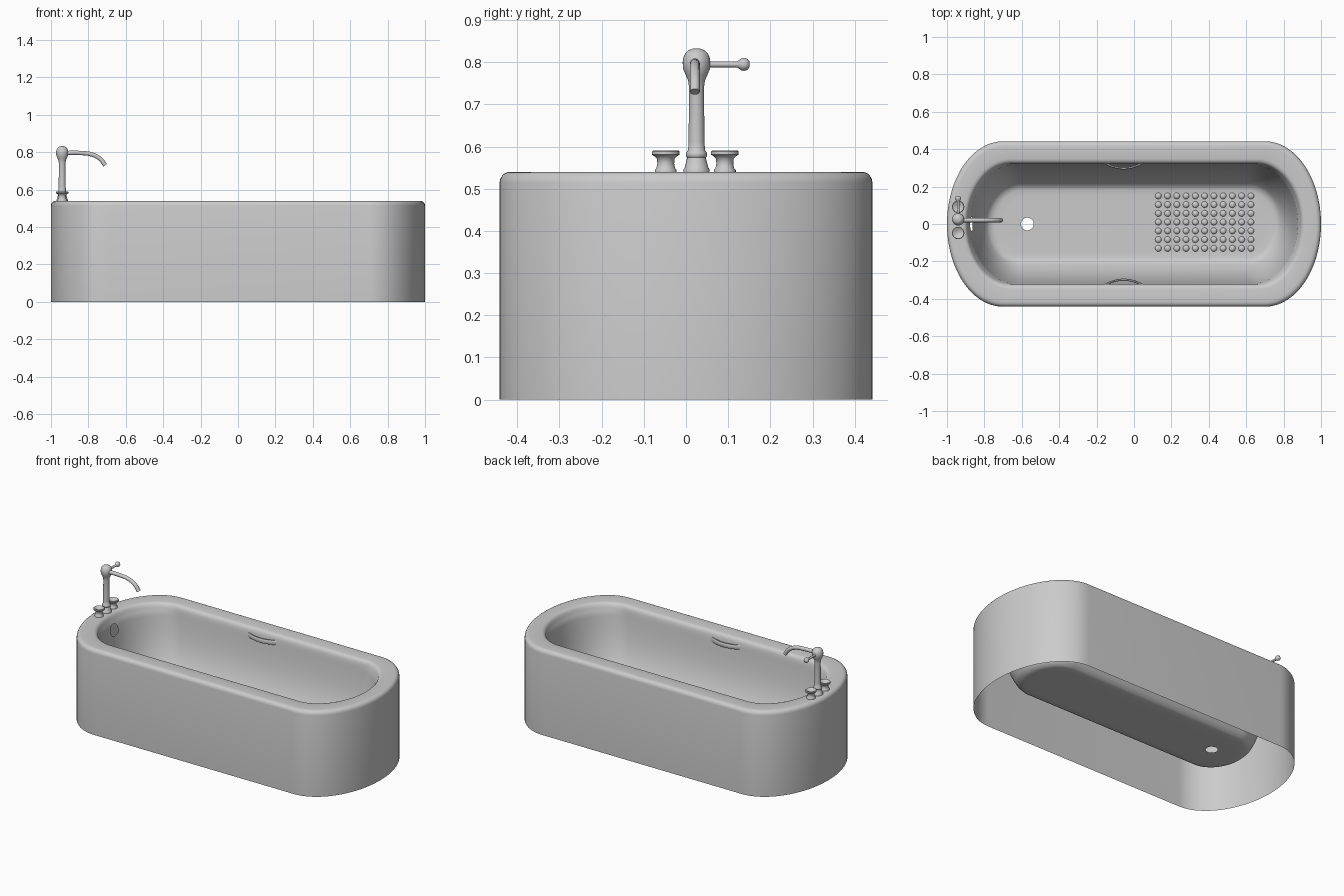
import bpy, bmesh, math
from mathutils import Matrix

if "Cube" in bpy.data.objects:
    bpy.data.objects.remove(bpy.data.objects["Cube"])

SEG = 48  # segments per rounded end


def finish(bm, name, angle=40):
    bmesh.ops.recalc_face_normals(bm, faces=bm.faces)
    me = bpy.data.meshes.new(name)
    bm.to_mesh(me)
    bm.free()
    ob = bpy.data.objects.new(name, me)
    bpy.context.collection.objects.link(ob)
    bpy.ops.object.select_all(action='DESELECT')
    ob.select_set(True)
    bpy.context.view_layer.objects.active = ob
    bpy.ops.object.shade_smooth_by_angle(angle=math.radians(angle))
    return ob


def outline(hx, hy, ex):
    pts = []
    for side, start in ((1, -90), (-1, 90)):
        for i in range(SEG + 1):
            a = math.radians(start + 180 * i / SEG)
            pts.append((side * (hx - ex) + ex * math.cos(a), hy * math.sin(a)))
    return pts


def bridge(bm, a, b):
    n = len(a)
    for i in range(n):
        j = (i + 1) % n
        bm.faces.new((a[i], a[j], b[j], b[i]))


def lathe(name, profile, origin, axis='Z', n=24):
    bm = bmesh.new()
    rings = [[bm.verts.new((r * math.cos(2 * math.pi * i / n), r * math.sin(2 * math.pi * i / n), z))
              for i in range(n)] for r, z in profile]
    for a, b in zip(rings, rings[1:]):
        bridge(bm, a, b)
    bm.faces.new(rings[0])
    bm.faces.new(rings[-1])
    if axis == 'Y':
        bm.transform(Matrix.Rotation(math.radians(-90), 4, 'X'))
    bm.transform(Matrix.Translation(origin))
    return finish(bm, name)


# tub shell: open skirt, rounded rim, basin; rings are (half x, half y, end radius, z)
FLOOR = .124
sections = [(1, .442, .30, 0), (1, .442, .30, .515), (.998, .44, .30, .525),
            (.992, .434, .295, .534), (.983, .425, .29, .539), (.972, .414, .285, .54),
            (.915, .347, .25, .54), (.903, .335, .245, .537), (.895, .327, .24, .529),
            (.890, .322, .24, .515), (.882, .32, .24, .497),
            (.876, .3185, .24, .485), (.873, .317, .24, .4675), (.870, .315, .24, .45),
            (.867, .313, .24, .4325), (.864, .311, .24, .415),
            (.855, .303, .24, .36), (.843, .29, .24, .30), (.828, .270, .23, .24),
            (.81, .244, .21, .19), (.79, .216, .18, .15), (.77, .198, .16, .13),
            (.745, .18, .145, .125), (.70, .15, .14, FLOOR)]
bm = bmesh.new()
rings = [[bm.verts.new((x, y, s[3])) for x, y in outline(*s[:3])] for s in sections]
for a, b in zip(rings, rings[1:]):
    bridge(bm, a, b)

# floor around the round drain hole
n = len(rings[-1])
drain = [2 * math.pi * (i + .5) / n - math.pi / 2 for i in range(n)]
hole = [bm.verts.new((-.57 + .034 * math.cos(a), .034 * math.sin(a), FLOOR)) for a in drain]
bridge(bm, rings[-1], hole)

# overflow hole in the tap end: round off a block of the grid and remove its middle
mid, row, inner = SEG + 1 + SEG // 2, 13, []
for dr in range(-2, 3):
    for dc in range(-2, 3):
        v = rings[row + dr][mid + dc]
        if max(abs(dr), abs(dc)) < 2:
            inner.append(v)
        else:
            a = math.atan2(v.co.z - .45, v.co.y)
            v.co.y, v.co.z = .037 * math.cos(a), .45 + .037 * math.sin(a)
bmesh.ops.delete(bm, geom=inner, context='VERTS')
finish(bm, "tub_shell", 50)

# non-slip bumps on the floor
bm = bmesh.new()
for i in range(11):
    for j in range(7):
        m = Matrix.Translation((.13 + i * .0495, -.13 + j * .0467, FLOOR + .001))
        bmesh.ops.create_uvsphere(bm, u_segments=16, v_segments=8, radius=.017,
                                  matrix=m @ Matrix.Diagonal((1, 1, .6, 1)))
low = [v for v in bm.verts if v.co.z < FLOOR]
bmesh.ops.delete(bm, geom=low, context='VERTS')
finish(bm, "floor_bumps")

# bowed grab handles on both long walls
for s, name in ((1, "back_grip"), (-1, "front_grip")):
    bm = bmesh.new()
    prev = None
    for i in range(17):
        t = -1 + i / 8
        y = .325 - .027 * (1 - t * t)
        ring = [bm.verts.new((-.055 + .1 * t, s * (y + dy), .49 + dz)) for dy, dz in
                ((-.003, -.014), (.003, -.014), (.006, -.009), (.006, .009),
                 (.003, .014), (-.003, .014), (-.006, .009), (-.006, -.009))]
        if prev:
            bridge(bm, prev, ring)
        prev = ring
    finish(bm, name)

# tap column with flared base and bulbous head
TX, TY = -.94, .025
lathe("tap_column", [(.031, .538), (.031, .546), (.028, .55), (.022, .574), (.025, .578),
                     (.025, .585), (.020, .592), (.019, .61), (.0175, .74), (.020, .757),
                     (.025, .768), (.032, .785), (.033, .80), (.031, .812), (.026, .822),
                     (.018, .829), (.010, .832), (.004, .833)], (TX, TY, 0))

# curved spout
cu = bpy.data.curves.new("tap_spout", 'CURVE')
cu.dimensions, cu.use_fill_caps = '3D', True
cu.bevel_depth, cu.bevel_resolution = .012, 3
path = [(TX, .796), (-.84, .796), (-.778, .787), (-.735, .763), (-.71, .73)]
sp = cu.splines.new('BEZIER')
sp.bezier_points.add(len(path) - 1)
for bp, (x, z) in zip(sp.bezier_points, path):
    bp.co = (x, TY - .004, z)
    bp.handle_left_type = bp.handle_right_type = 'AUTO'
bpy.context.collection.objects.link(bpy.data.objects.new("tap_spout", cu))

# side lever with ball end
lathe("tap_lever", [(.009, .0), (.007, .04), (.007, .095), (.009, .099), (.014, .106),
                    (.0155, .113), (.013, .121), (.006, .126)], (TX, TY, .795), 'Y')

# two valve knobs with dished tops
for name, y in (("left_knob", -.048), ("right_knob", .092)):
    lathe(name, [(.026, .538), (.026, .544), (.022, .549), (.020, .56), (.021, .571),
                 (.028, .578), (.033, .581), (.033, .588), (.030, .591), (.024, .588),
                 (.012, .582), (.004, .58)], (TX, y, 0))
